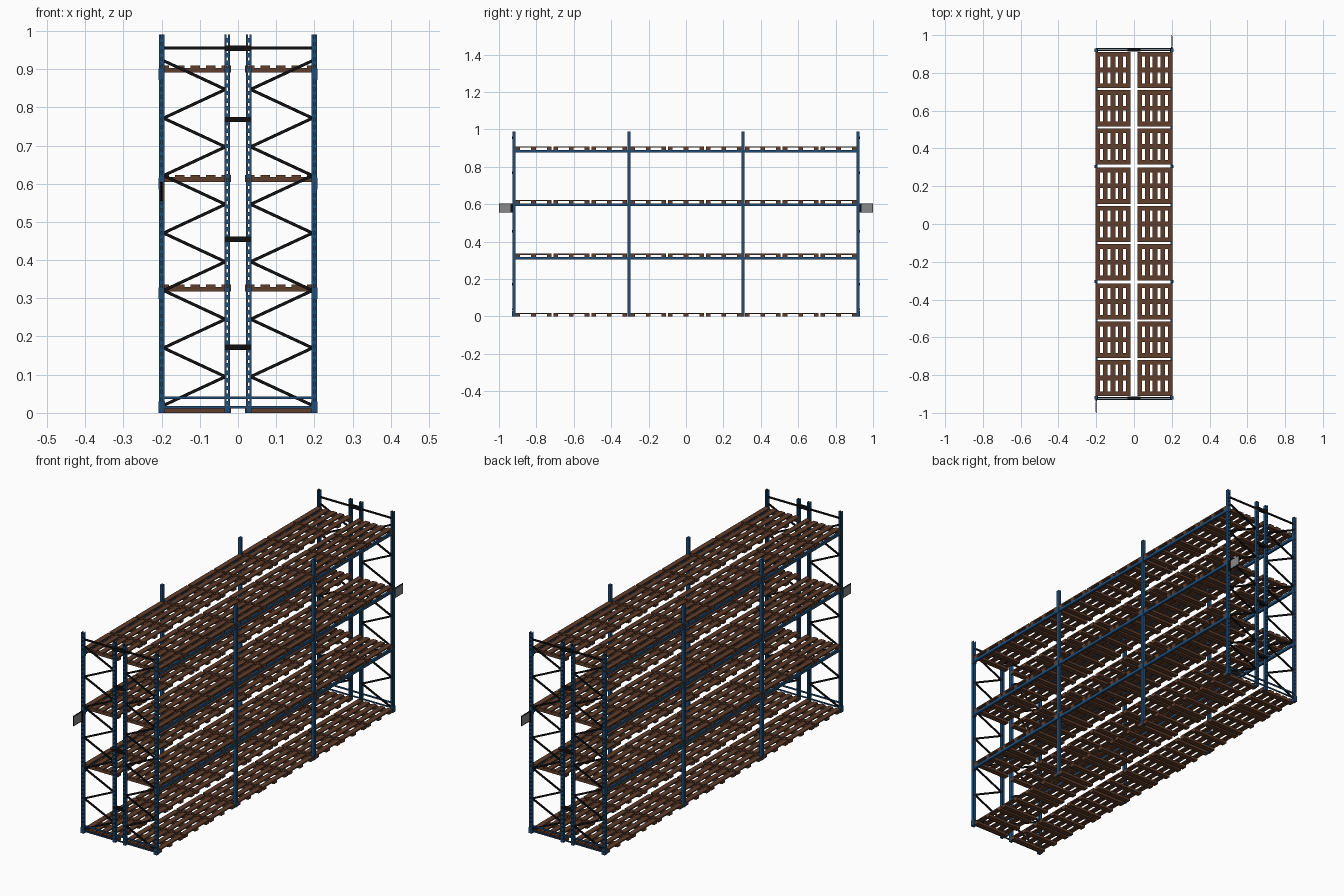
import bpy, bmesh, math
from mathutils import Matrix, Vector

if "Cube" in bpy.data.objects:
    bpy.data.objects.remove(bpy.data.objects["Cube"])


def mat(name, c):
    m = bpy.data.materials.new(name)
    m.diffuse_color = (*c, 1)
    m.use_nodes = True
    m.node_tree.nodes["Principled BSDF"].inputs["Base Color"].default_value = m.diffuse_color
    return m


BLUE = mat("blue paint", (0.015, 0.075, 0.185))
BROWN = mat("brown wood", (0.115, 0.047, 0.024))
BLACK = mat("black steel", (0.005, 0.005, 0.006))
GREY = mat("grey panel", (0.25, 0.25, 0.25))


def box(bm, x0, x1, y0, y1, z0, z1):
    m = Matrix.Translation(((x0 + x1) / 2, (y0 + y1) / 2, (z0 + z1) / 2))
    m = m @ Matrix.Diagonal((abs(x1 - x0), abs(y1 - y0), abs(z1 - z0), 1))
    bmesh.ops.create_cube(bm, size=1, matrix=m)


def bar(bm, a, b, t):
    # square bar between two points in the xz plane
    a, b = Vector(a), Vector(b)
    d = b - a
    m = Matrix.Translation((a + b) / 2) @ Matrix.Rotation(-math.atan2(d.z, d.x), 4, 'Y')
    bmesh.ops.create_cube(bm, size=1, matrix=m @ Matrix.Diagonal((d.length, t * 0.7, t, 1)))


def finish(bm, name, material):
    me = bpy.data.meshes.new(name)
    bm.to_mesh(me)
    bm.free()
    me.materials.append(material)
    ob = bpy.data.objects.new(name, me)
    bpy.context.collection.objects.link(ob)
    return ob


OUT, INN, END, MID, TOP = 0.200, 0.028, 0.920, 0.305, 0.99
SHELVES = [0.318, 0.605, 0.891]     # underside of pallets


def perforated_post(bm, x, s):
    # channel whose face towards the rack end has a row of slots
    y = s * END
    h, f = 0.0072, 0.0075
    box(bm, x - h, x - h + 0.002, y - f, y + f, 0, TOP)
    box(bm, x + h - 0.002, x + h, y - f, y + f, 0, TOP)
    ya, yb = y + s * f, y + s * (f - 0.002)
    box(bm, x - h, x - 0.002, ya, yb, 0, TOP)
    box(bm, x + 0.002, x + h, ya, yb, 0, TOP)
    n = 50
    for i in range(n):
        z = i * TOP / n
        box(bm, x - 0.002, x + 0.002, ya, yb, z, z + 0.0115)


# end posts, outer and inner
for px, label in ((OUT, "outer"), (INN, "inner")):
    bm = bmesh.new()
    for s in (-1, 1):
        for k in (-1, 1):
            perforated_post(bm, k * px, s)
    finish(bm, label + "_end_posts", BLUE)

# plain middle posts on the outer sides only
bm = bmesh.new()
for s in (-1, 1):
    for k in (-1, 1):
        box(bm, k * OUT - 0.007, k * OUT + 0.007, s * MID - 0.0075, s * MID + 0.0075, 0, TOP)
finish(bm, "middle_posts", BLUE)

# feet around the outer corner posts
bm = bmesh.new()
for s in (-1, 1):
    for k in (-1, 1):
        box(bm, k * 0.191, k * 0.208, s * 0.911, s * 0.930, 0, 0.03)
finish(bm, "post_feet", BLUE)

# long beams and their end connectors
bm = bmesh.new()
for z in SHELVES:
    for k in (-1, 1):
        box(bm, k * 0.194, k * 0.205, -END, END, z - 0.014, z)
        for y in (-END, -MID, MID, END):
            box(bm, k * 0.192, k * 0.2085, y - 0.0085, y + 0.0085, z - 0.02, z + 0.01)
finish(bm, "shelf_beams", BLUE)

# floor rails across each end
bm = bmesh.new()
for s in (-1, 1):
    box(bm, -OUT, OUT, s * 0.926, s * 0.931, 0.036, 0.043)
    box(bm, -OUT, OUT, s * 0.926, s * 0.931, 0.012, 0.018)
finish(bm, "end_floor_rails", BLUE)

# zigzag braces and top ties in the end frames
bm = bmesh.new()
for s in (-1, 1):
    y = s * END
    for k in (-1, 1):
        pts = [Vector((k * (0.195 if i % 2 == 0 else 0.033), y, 0.922 - 0.0752 * i))
               for i in range(13)]
        for a, b in zip(pts, pts[1:]):
            bar(bm, a, b, 0.008)
        bar(bm, (k * 0.195, y, 0.955), (k * 0.033, y, 0.955), 0.008)
finish(bm, "end_braces", BLACK)

# spacers joining the two rows
bm = bmesh.new()
for s in (-1, 1):
    for z in (0.172, 0.455, 0.768, 0.955):
        box(bm, -0.034, 0.034, s * 0.914, s * 0.9295, z - 0.007, z + 0.007)
finish(bm, "row_spacers", BLACK)

# pallets: three cross boards under five slats
W, L, SLAT = 0.187, 0.192, 0.025
for level, z in enumerate([0.0] + SHELVES):
    bm = bmesh.new()
    for k in (-1, 1):
        x0 = 0.018 if k > 0 else -0.018 - W
        for bay in (-1, 0, 1):
            for j in (-1, 0, 1):
                yc = bay * 0.613 + j * 0.2025
                for c in (-1, 0, 1):
                    cy = yc + c * (L - 0.025) / 2
                    box(bm, x0, x0 + W, cy - 0.0125, cy + 0.0125, z, z + 0.012)
                for i in range(5):
                    sx = x0 + i * (W - SLAT) / 4
                    box(bm, sx, sx + SLAT, yc - L / 2, yc + L / 2, z + 0.012, z + 0.018)
    finish(bm, "pallets_level_%d" % level, BROWN)

# side sign plates on two opposite corners
for s, label in ((-1, "front"), (1, "back")):
    x = s * 0.2
    bm = bmesh.new()
    box(bm, x - 0.0015, x + 0.0015, s * 0.935, s * 1.0, 0.555, 0.605)
    box(bm, x - 0.004, x + 0.004, s * 0.925, s * 0.938, 0.555, 0.605)
    finish(bm, label + "_sign_frame", BLACK)
    bm = bmesh.new()
    box(bm, x - 0.0025, x + 0.0025, s * 0.939, s * 0.996, 0.559, 0.601)
    finish(bm, label + "_sign_panel", GREY)
